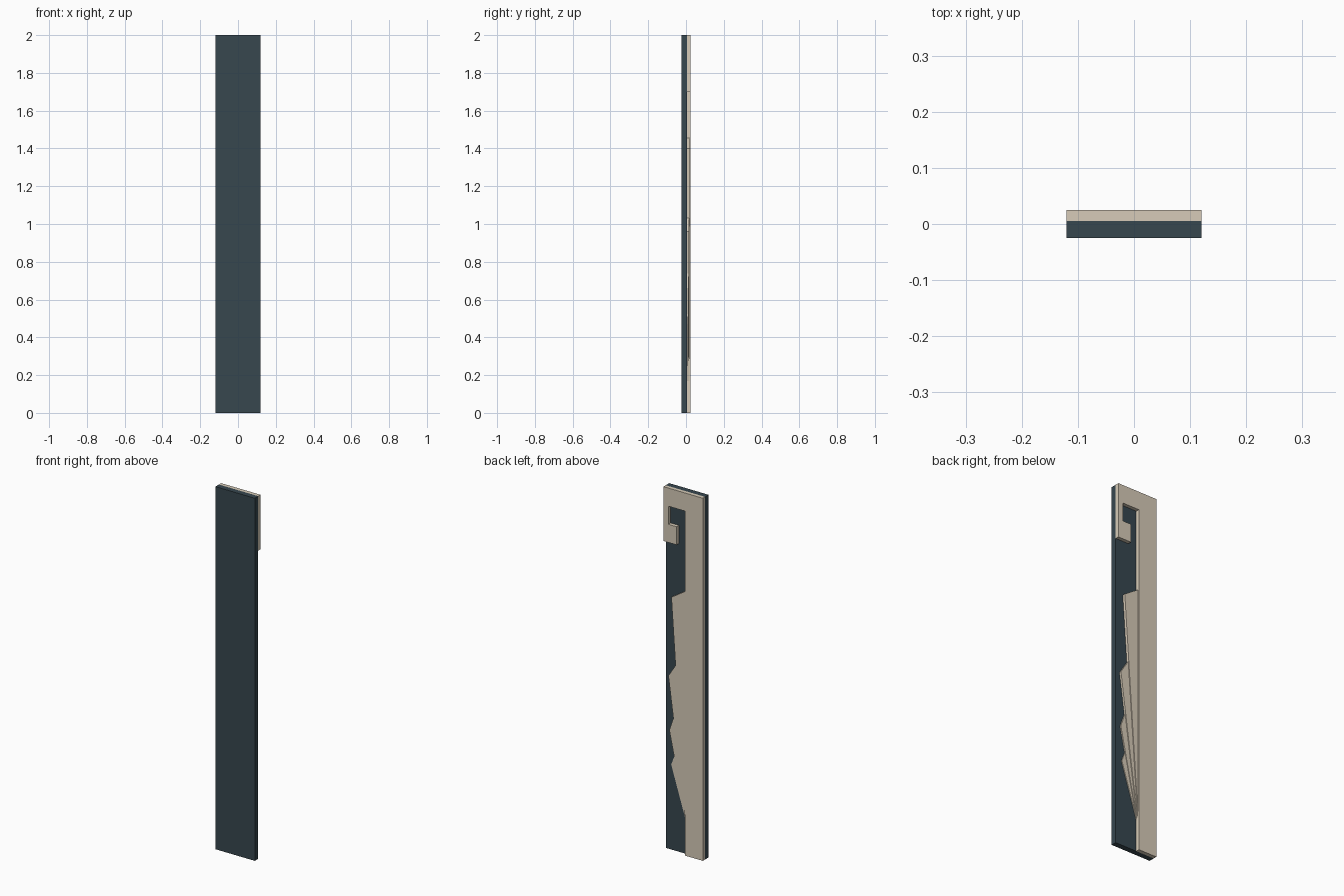
import bpy, bmesh

if "Cube" in bpy.data.objects:
    bpy.data.objects.remove(bpy.data.objects["Cube"])


def material(name, rgb):
    m = bpy.data.materials.new(name)
    m.diffuse_color = (*rgb, 1)
    m.use_nodes = True
    m.node_tree.nodes["Principled BSDF"].inputs["Base Color"].default_value = m.diffuse_color
    return m


dark = material("dark_slate", (0.038, 0.063, 0.078))
cream = material("cream", (0.68, 0.60, 0.48))


def plate(name, outline, y0, y1, mat):
    """Extrude an (x, z) outline from y0 to y1."""
    bm = bmesh.new()
    face = bm.faces.new([bm.verts.new((x, y0, z)) for x, z in outline])
    ext = bmesh.ops.extrude_face_region(bm, geom=[face])
    moved = [v for v in ext["geom"] if isinstance(v, bmesh.types.BMVert)]
    bmesh.ops.translate(bm, verts=moved, vec=(0, y1 - y0, 0))
    bmesh.ops.recalc_face_normals(bm, faces=bm.faces)
    me = bpy.data.meshes.new(name)
    bm.to_mesh(me)
    bm.free()
    me.materials.append(mat)
    ob = bpy.data.objects.new(name, me)
    bpy.context.collection.objects.link(ob)
    return ob


BACK = 0.005      # rear face of the board
STEM = -0.01      # inner edge of the stem

# Dark backing board
plate("board", [(-0.12, 0), (0.12, 0), (0.12, 2), (-0.12, 2)], -0.025, BACK, dark)

# Raised stem with hooked top
plate("hooked_stem", [(-0.12, 0), (STEM, 0), (STEM, 1.9), (0.09, 1.9),
                      (0.09, 1.8), (0.04, 1.8), (0.04, 1.7), (0.12, 1.7),
                      (0.12, 2), (-0.12, 2)], BACK, 0.025, cream)

# Fanned blades, each lower and thinner, all meeting at one point on the stem
root = (STEM, 0.17)
blades = [((STEM, 1.455), (0.075, 1.40), 0.020),
          ((0.045, 1.04), (0.096, 0.96), 0.016),
          ((0.060, 0.755), (0.093, 0.66), 0.012),
          ((0.058, 0.54), (0.084, 0.47), 0.009)]
for i, (inner, outer, y) in enumerate(blades):
    # keep the hidden inner corner just under the blade above
    if i:
        prev = blades[i - 1][1]
        t = (outer[1] - root[1]) / (prev[1] - root[1])
        top = (inner[1] - root[1]) / (prev[1] - root[1])
        edge = root[0] + (prev[0] - root[0]) * top
        inner = (min(inner[0], edge - 0.003), inner[1])
    plate(f"blade_{i + 1}", [root, outer, inner], BACK, y, cream)
